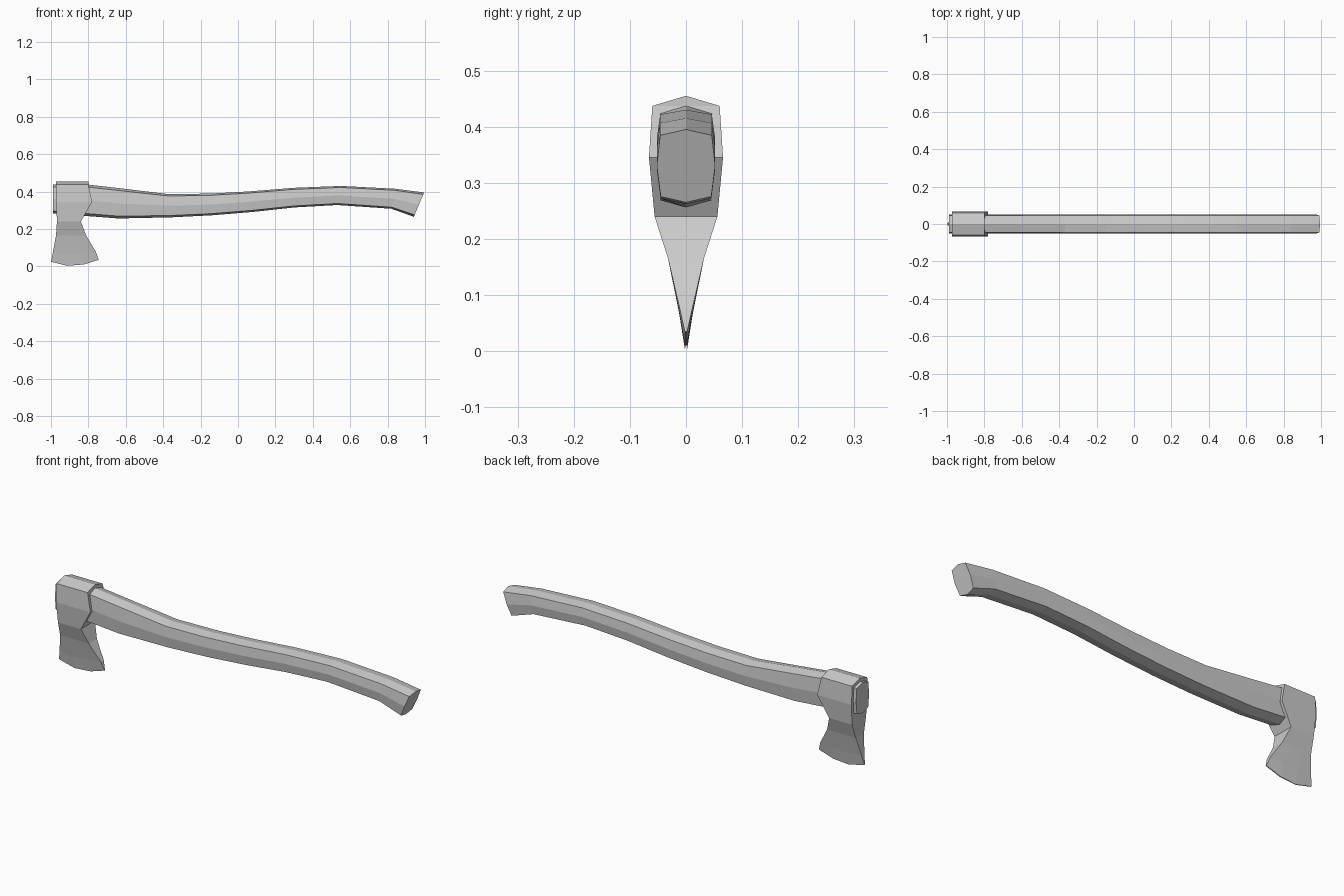
import bpy, bmesh

if "Cube" in bpy.data.objects:
    bpy.data.objects.remove(bpy.data.objects["Cube"])


def loft(name, rings):
    """Skin a list of equal-length closed rings and cap both ends."""
    bm = bmesh.new()
    rows = [[bm.verts.new(p) for p in ring] for ring in rings]
    n = len(rows[0])
    for a, b in zip(rows, rows[1:]):
        for i in range(n):
            j = (i + 1) % n
            bm.faces.new((a[i], a[j], b[j], b[i]))
    bm.faces.new(rows[0])
    bm.faces.new(rows[-1])
    bmesh.ops.remove_doubles(bm, verts=bm.verts, dist=0.0005)
    bmesh.ops.recalc_face_normals(bm, faces=bm.faces)
    mesh = bpy.data.meshes.new(name)
    bm.to_mesh(mesh)
    bm.free()
    obj = bpy.data.objects.new(name, mesh)
    bpy.context.collection.objects.link(obj)
    return obj


# Handle: eight-sided section, (top x, top z, bottom x, bottom z) stations
stations = [
    (-0.988, 0.437, -0.988, 0.283), (-0.80, 0.437, -0.82, 0.270),
    (-0.60, 0.414, -0.64, 0.256), (-0.37, 0.386, -0.36, 0.262),
    (-0.15, 0.389, -0.14, 0.273), (0.05, 0.400, 0.08, 0.291),
    (0.30, 0.420, 0.30, 0.315), (0.55, 0.430, 0.53, 0.328),
    (0.84, 0.415, 0.82, 0.308), (0.995, 0.395, 0.94, 0.265),
]
# (half width, fraction from top to bottom)
section = [(0, 0), (0.046, 0.08), (0.052, 0.5), (0.045, 0.92),
           (0, 1), (-0.045, 0.92), (-0.052, 0.5), (-0.046, 0.08)]
loft("handle", [[(tx + (bx - tx) * f, y, tz + (bz - tz) * f) for y, f in section]
                for tx, tz, bx, bz in stations])

# Axe head: rows from the top ridge down to the curved cutting edge
# (z, left x, right x, half thickness, curve amount)
levels = [
    (0.455, -0.972, -0.80, 0.0, 0), (0.437, -0.972, -0.80, 0.060, 0),
    (0.345, -0.972, -0.78, 0.066, 0), (0.240, -0.968, -0.84, 0.056, 0),
    (0.165, -0.973, -0.812, 0.032, 0), (0.065, -0.99, -0.76, 0.012, 0.4),
    (0.0, -1.0, -0.745, 0.002, 1),
]
edge = [(0, 0.025), (0.34, 0.003), (0.69, 0.010), (1, 0.035)]
rings = []
for z, x0, x1, t, c in levels:
    side = [(x0 + (x1 - x0) * u, z + c * lift) for u, lift in edge]
    rings.append([(x, -t, h) for x, h in side] + [(x, t, h) for x, h in reversed(side)])
loft("axe_head", rings)
